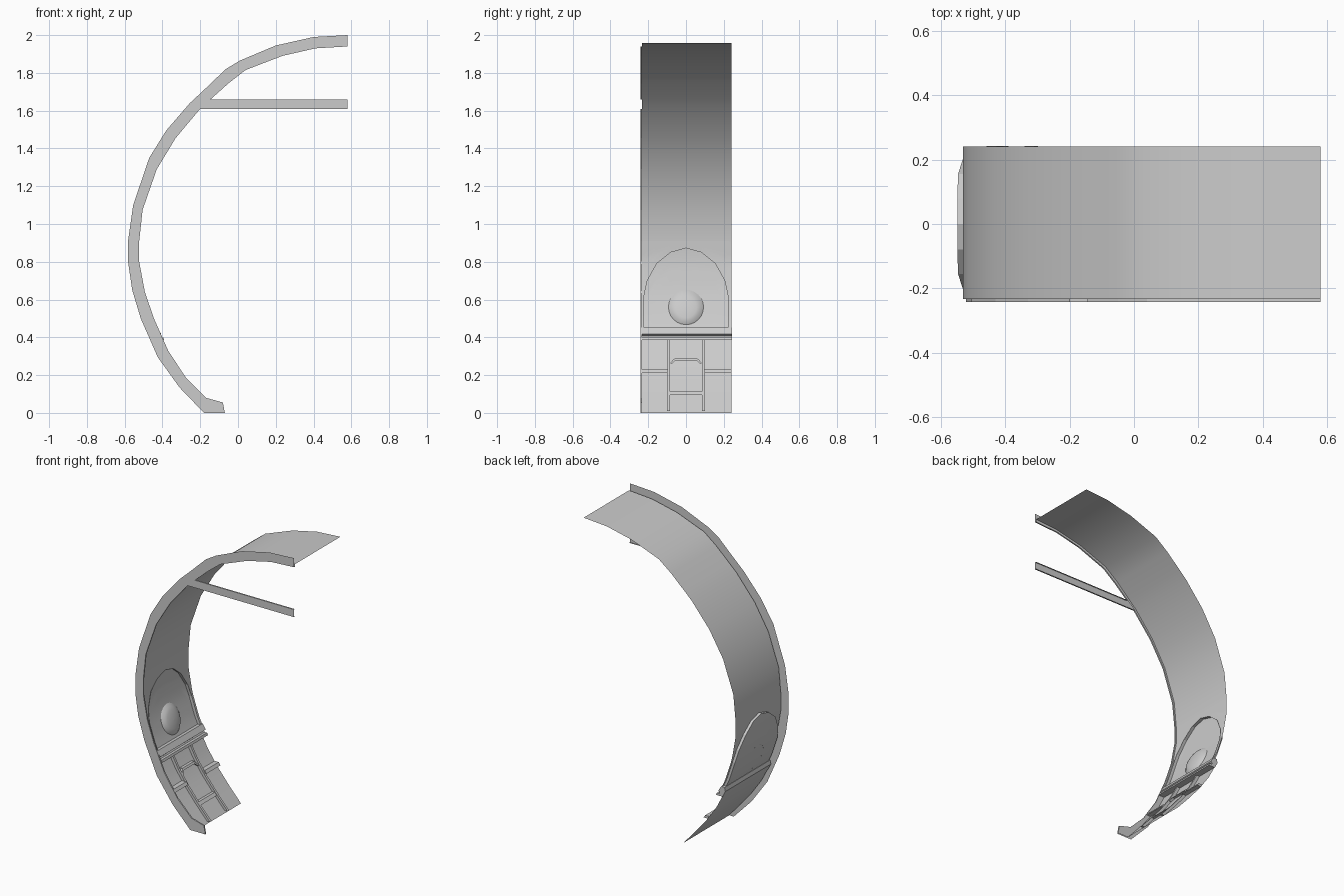
import bpy, bmesh, math

if "Cube" in bpy.data.objects:
    bpy.data.objects.remove(bpy.data.objects["Cube"])

Y0, Y1, YF = -0.233, 0.241, -0.242   # skin front edge, skin back edge, rib face

OUTER = [(.58, 2), (.40, 1.99), (.20, 1.945), (.01, 1.865), (-.065, 1.82), (-.185, 1.705),
         (-.255, 1.64), (-.38, 1.495), (-.47, 1.35), (-.555, 1.10), (-.582, .91), (-.582, .80),
         (-.56, .65), (-.515, .5), (-.425, .295), (-.31, .135), (-.18, 0)]
INNER_TOP = [(.58, 1.94), (.41, 1.93), (.235, 1.89), (.04, 1.815), (-.05, 1.745), (-.145, 1.66)]
INNER_LOW = [(-.20, 1.61), (-.33, 1.455), (-.43, 1.29), (-.505, 1.075), (-.523, .91), (-.523, .8),
             (-.493, .64), (-.445, .5), (-.37, .33), (-.275, .185), (-.17, .08), (-.08, .055), (-.07, 0)]
SKIN = [(.58, 1.957), (.41, 1.945), (.23, 1.905), (.03, 1.83), (-.06, 1.76), (-.155, 1.672),
        (-.21, 1.62), (-.34, 1.463), (-.44, 1.295), (-.515, 1.08), (-.531, .91), (-.531, .8),
        (-.502, .64), (-.455, .5), (-.432, .45)]
LOWER = [(-.453, .42), (-.39, .3), (-.32, .2), (-.237, .1), (-.147, 0)]


def x_at(path, z):
    """x of a top-to-bottom profile at height z"""
    for (xa, za), (xb, zb) in zip(path, path[1:]):
        if zb - 1e-6 <= z <= za + 1e-6:
            return xa + (xb - xa) * (za - z) / (za - zb)
    return path[-1][0]


def finish(name, bm, smooth=False):
    bmesh.ops.remove_doubles(bm, verts=bm.verts, dist=1e-5)
    bmesh.ops.recalc_face_normals(bm, faces=bm.faces)
    me = bpy.data.meshes.new(name)
    bm.to_mesh(me)
    bm.free()
    ob = bpy.data.objects.new(name, me)
    bpy.context.collection.objects.link(ob)
    if smooth:
        bpy.context.view_layer.objects.active = ob
        ob.select_set(True)
        bpy.ops.object.shade_smooth_by_angle(angle=math.radians(35))
        ob.select_set(False)
    return ob


def face(bm, pts):
    bm.faces.new([bm.verts.new(p) for p in pts])


def strip(bm, a, b):
    """quads between two point lists"""
    for i in range(len(a) - 1):
        face(bm, (a[i], a[i + 1], b[i + 1], b[i]))


def at_y(path, y):
    return [(x, y, z) for x, z in path]


# Rib with cross beam: front sheet, inner lips and return to the skin
bm = bmesh.new()
beam_top = [(-.145, 1.66), (.58, 1.66)]
beam_bottom = [(.58, 1.61), (-.20, 1.61)]
face(bm, at_y(OUTER + INNER_LOW[::-1] + beam_bottom[:1] + beam_top[::-1] + INNER_TOP[-2::-1], YF))
for path in (INNER_TOP, INNER_LOW, beam_top, beam_bottom):
    strip(bm, at_y(path, YF), at_y(path, Y0))
face(bm, at_y(INNER_TOP + INNER_LOW + LOWER[::-1] + SKIN[::-1], Y0))
finish("rib_and_beam", bm)

# Arched niche outline in y, z
half = [(.222, .62), (.205, .70), (.155, .79), (.08, .85), (0, .872)]
ARCH = [(-y, z) for y, z in half] + half[-2::-1]
ROWS = 8


def column(bm, left, right, path, off=0.0):
    """curved patch between two vertical edges given as (y, z0, z1)"""
    def edge(e):
        zs = [e[1] + (e[2] - e[1]) * i / ROWS for i in range(ROWS + 1)]
        return [(x_at(path, z) + off, e[0], z) for z in zs]
    strip(bm, edge(left), edge(right))


# Upper skin with the niche opening
bm = bmesh.new()
strip(bm, at_y(SKIN[:11], Y0), at_y(SKIN[:11], Y1))
for y, edge in ((-.222, Y0), (.222, Y1)):
    for za, zb in ((.45, .62), (.62, .91)):
        column(bm, (edge, za, zb), (y, za, zb), SKIN)
for (ya, za), (yb, zb) in zip(ARCH, ARCH[1:]):
    column(bm, (ya, za, .91), (yb, zb, .91), SKIN)
finish("wall_skin", bm, True)

# Niche panel set back from the skin
DEPTH = -.018
bm = bmesh.new()
for (ya, za), (yb, zb) in zip(ARCH, ARCH[1:]):
    column(bm, (ya, .45, za), (yb, .45, zb), SKIN, DEPTH)
finish("niche_panel", bm, True)

# Niche rim
bm = bmesh.new()
rim = [(-.222, .45), (-.222, .5)] + ARCH + [(.222, .5), (.222, .45), (-.222, .45)]
strip(bm, [(x_at(SKIN, z) + .003, y, z) for y, z in rim],
      [(x_at(SKIN, z) + DEPTH, y, z) for y, z in rim])
finish("niche_rim", bm)

# Round lens in the niche
bm = bmesh.new()
N, R = 24, .093
rings = []
for k in range(6):
    r = R * (1 - k / 5) + 1e-4
    h = .026 * math.sqrt(max(0, 1 - (r / R) ** 2))
    rings.append([(x_at(SKIN, .56 + r * math.sin(a)) + DEPTH + h, r * math.cos(a), .56 + r * math.sin(a))
                  for a in [2 * math.pi * i / N for i in range(N + 1)]])
for a, b in zip(rings, rings[1:]):
    strip(bm, a, b)
finish("round_lens", bm, True)

# Lower wall panel
bm = bmesh.new()
strip(bm, at_y(LOWER, Y0), at_y(LOWER, Y1))
finish("lower_panel", bm, True)

# Ledge between niche and lower panel
bm = bmesh.new()
ledge = [(-.452, .45), (-.428, .452), (-.406, .418), (-.418, .408), (-.413, .4), (-.396, .4),
         (-.39, .385), (-.437, .385), (-.458, .425), (-.452, .45)]
strip(bm, at_y(ledge, Y0), at_y(ledge, .243))
face(bm, at_y(ledge[:-1], .243))
face(bm, at_y(ledge[:-1], Y0))
finish("ledge", bm)


def ridge(bm, p, q, w, h):
    """raised batten on the lower panel from p to q, both (y, z)"""
    dy, dz = q[0] - p[0], q[1] - p[1]
    length = math.hypot(dy, dz)
    ny, nz = -dz / length * w / 2, dy / length * w / 2
    n = 8
    rails = []
    for s, o in ((1, 0), (1, h), (-1, h), (-1, 0)):
        rail = []
        for i in range(n + 1):
            y = p[0] + dy * i / n + s * ny
            z = max(0, p[1] + dz * i / n + s * nz)
            rail.append((x_at(LOWER, z) + o, y, z))
        rails.append(rail)
    for a, b in zip(rails, rails[1:]):
        strip(bm, a, b)
    for i in (0, n):
        face(bm, [r[i] for r in rails])


# Battens framing the lower panel, mirrored about the middle
bm = bmesh.new()
for s in (-1, 1):
    ridge(bm, (s * .092, 0.01), (s * .092, .39), .016, .022)
    ridge(bm, (s * .095, .22), (s * (.242 if s > 0 else .233), .22), .018, .03)
    ridge(bm, (s * .08, .26), (s * .06, .283), .01, .018)
ridge(bm, (-.062, .283), (.062, .283), .012, .018)
ridge(bm, (-.085, .103), (.085, .103), .018, .018)
finish("panel_battens", bm)
